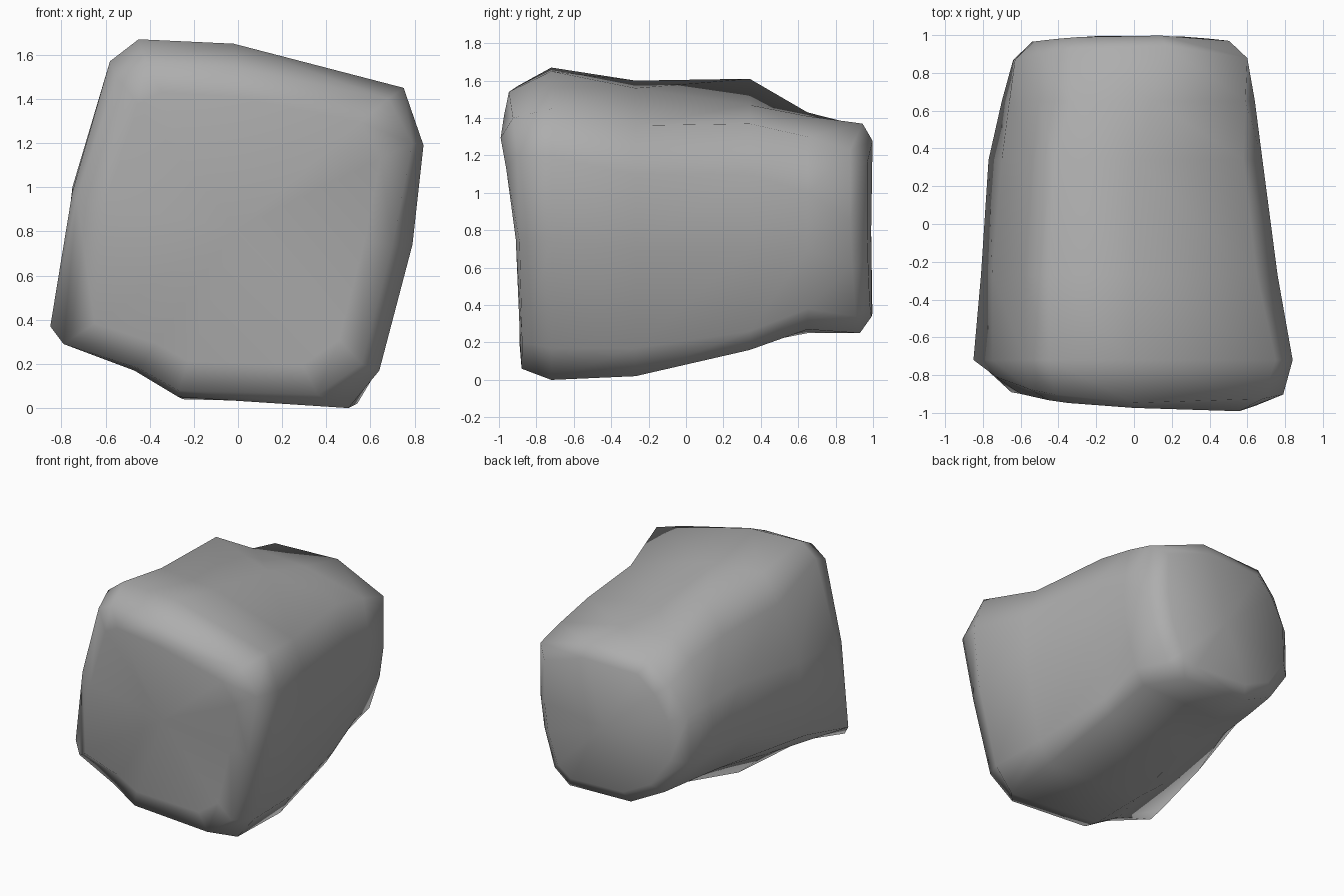
import bpy
import bmesh

cube = bpy.data.objects.get("Cube")
if cube:
    bpy.data.objects.remove(cube, do_unlink=True)

# Stone material
stone = bpy.data.materials.new("stone grey")
stone.use_nodes = True
colour = (0.42, 0.42, 0.42, 1.0)
stone.diffuse_color = colour
stone.node_tree.nodes["Principled BSDF"].inputs["Base Color"].default_value = colour

# Cross-sections (x, z) from front to back, each starting at the bottom
# and running up the +x side, over the top and down the -x side
SECTIONS = [
    [(-.27, .08), (.36, .06), (.56, .2), (.7, .74), (.79, 1.2), (.68, 1.4),
     (0, 1.54), (-.42, 1.57), (-.55, 1.5), (-.73, .95), (-.79, .29), (-.45, .18)],
    [(-.27, .05), (.5, 0), (.64, .17), (.79, .74), (.84, 1.19), (.75, 1.45),
     (-.02, 1.65), (-.45, 1.67), (-.58, 1.57), (-.75, .98), (-.85, .37), (-.47, .17)],
    [(-.25, .04), (.54, .02), (.63, .17), (.73, .7), (.76, 1.1), (.65, 1.36),
     (0, 1.56), (-.45, 1.6), (-.58, 1.4), (-.75, 1.0), (-.81, .47), (-.5, .25)],
    [(-.22, .19), (.5, .16), (.56, .26), (.65, .7), (.68, 1.1), (.58, 1.37),
     (.02, 1.47), (-.42, 1.61), (-.54, 1.38), (-.7, 1.07), (-.77, .7), (-.52, .38)],
    [(-.2, .25), (.46, .27), (.53, .38), (.62, .7), (.64, 1.0), (.59, 1.3),
     (.1, 1.41), (-.33, 1.43), (-.5, 1.3), (-.66, 1.03), (-.7, .67), (-.5, .4)],
    [(-.2, .27), (.32, .25), (.46, .34), (.56, .61), (.6, .85), (.6, 1.23),
     (.17, 1.37), (-.34, 1.36), (-.5, 1.22), (-.63, 1.0), (-.64, .65), (-.46, .4)],
]


def front_edge(x, z):
    return -0.87 - 0.05 * z - 0.06 * x + 0.12 * x * x


def front_face(x, z):
    """The front leans forward at the top, most on the +x side."""
    return -0.89 - 0.03 * z ** 3 * (1 + x)


def back_edge(x, z):
    return 0.95 - 0.2 * x * x


def back_face(x, z):
    return 1.0 - 0.12 * x * x


def flat(y):
    return lambda x, z: y


DEPTHS = [front_edge, flat(-.72), flat(-.27), flat(.34), flat(.65), back_edge]

bm = bmesh.new()


def add_ring(section, depth):
    return [bm.verts.new((x, depth(x, z), z)) for x, z in section]


def bridge(a, b):
    for i in range(len(a)):
        j = (i + 1) % len(a)
        bm.faces.new((a[i], a[j], b[j], b[i]))


def cap(ring, section, scale, depth, dent):
    """Close an end with a shrunken ring and a centre fan."""
    cx = sum(x for x, z in section) / len(section)
    cz = sum(z for x, z in section) / len(section)
    inner = add_ring([(cx + (x - cx) * scale, cz + (z - cz) * scale)
                      for x, z in section], depth)
    bridge(ring, inner)
    middle = bm.verts.new((cx, depth(cx, cz) + dent, cz))
    for i, v in enumerate(inner):
        bm.faces.new((v, inner[(i + 1) % len(inner)], middle))


# Boulder body lofted through the sections, then closed at both ends
rings = [add_ring(section, depth) for section, depth in zip(SECTIONS, DEPTHS)]
for a, b in zip(rings, rings[1:]):
    bridge(a, b)
cap(rings[0], SECTIONS[0], 0.82, front_face, 0.02)
cap(rings[-1], SECTIONS[-1], 0.84, back_face, -0.01)
bmesh.ops.recalc_face_normals(bm, faces=bm.faces)

mesh = bpy.data.meshes.new("boulder")
bm.to_mesh(mesh)
bm.free()
mesh.materials.append(stone)
mesh.shade_smooth()
boulder = bpy.data.objects.new("boulder", mesh)
bpy.context.collection.objects.link(boulder)
